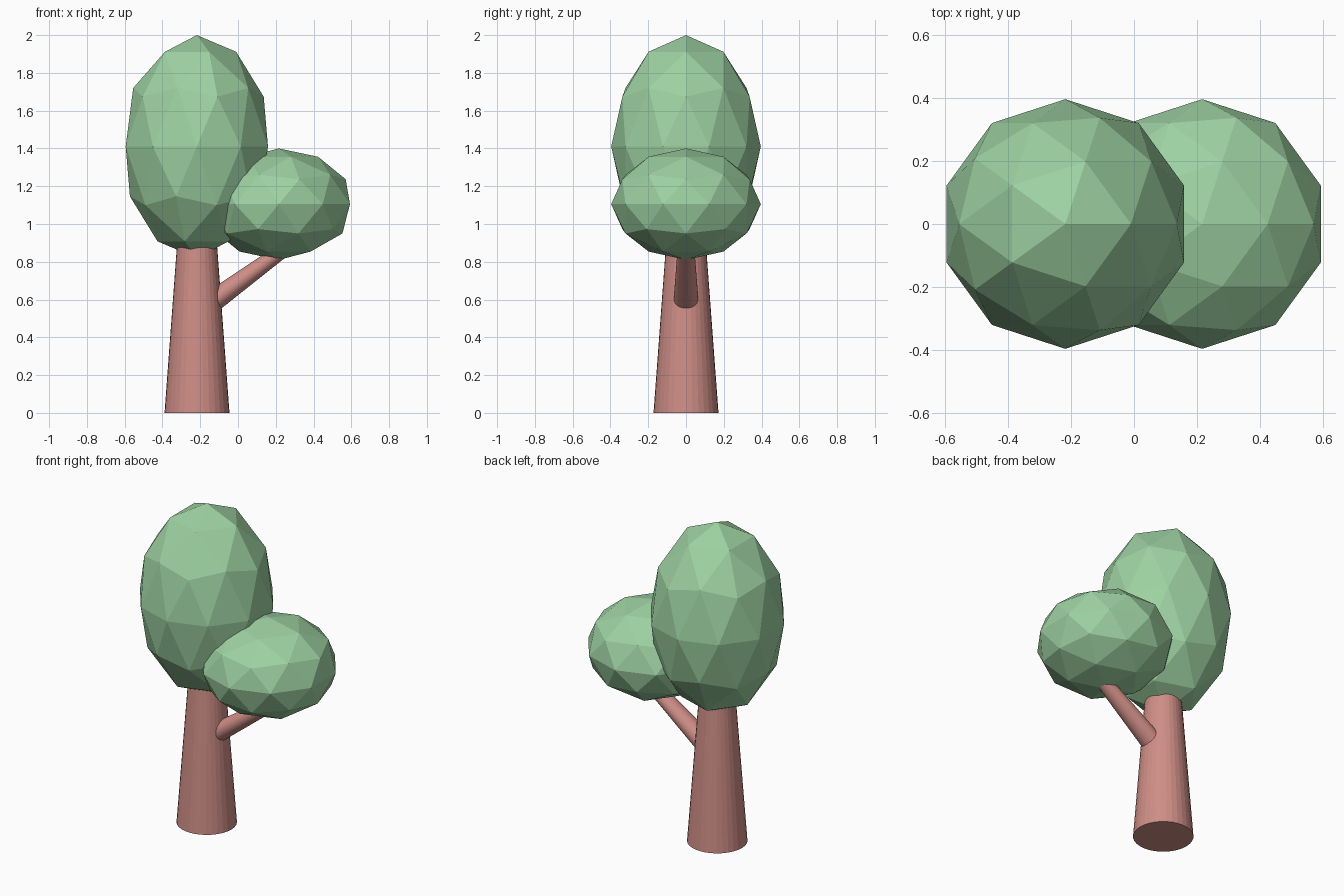
import bpy
from math import atan2
from mathutils import Vector

if "Cube" in bpy.data.objects:
    bpy.data.objects.remove(bpy.data.objects["Cube"])


def material(name, color):
    m = bpy.data.materials.new(name)
    m.diffuse_color = (*color, 1)
    m.use_nodes = True
    m.node_tree.nodes["Principled BSDF"].inputs["Base Color"].default_value = m.diffuse_color
    return m


bark = material("bark", (0.62, 0.27, 0.24))
leaves = material("leaves", (0.34, 0.64, 0.36))


def finish(name, mat):
    ob = bpy.context.object
    ob.name = name
    ob.data.materials.append(mat)
    return ob


def crown(name, x, z, radius, height):
    bpy.ops.mesh.primitive_ico_sphere_add(subdivisions=2, radius=1, location=(x, 0, z))
    finish(name, leaves).scale = (radius, radius, height)


def limb(name, start, end, r1, r2, widen=1.0):
    a, b = Vector(start), Vector(end)
    d = b - a
    bpy.ops.mesh.primitive_cone_add(vertices=32, radius1=r1, radius2=r2, depth=d.length,
                                    location=(a + b) / 2, rotation=(0, atan2(d.x, d.z), 0))
    finish(name, bark).scale = (1, widen, 1)


# Trunk and side branch, both ending inside the foliage
limb("trunk", (-0.217, 0, 0), (-0.217, 0, 1.05), 0.172, 0.094)
limb("branch", (-0.2, 0, 0.542), (0.3, 0, 0.907), 0.061, 0.036, 1.15)

# Faceted foliage
crown("large_crown", -0.218, 1.41, 0.396, 0.59)
crown("small_crown", 0.216, 1.105, 0.396, 0.295)
